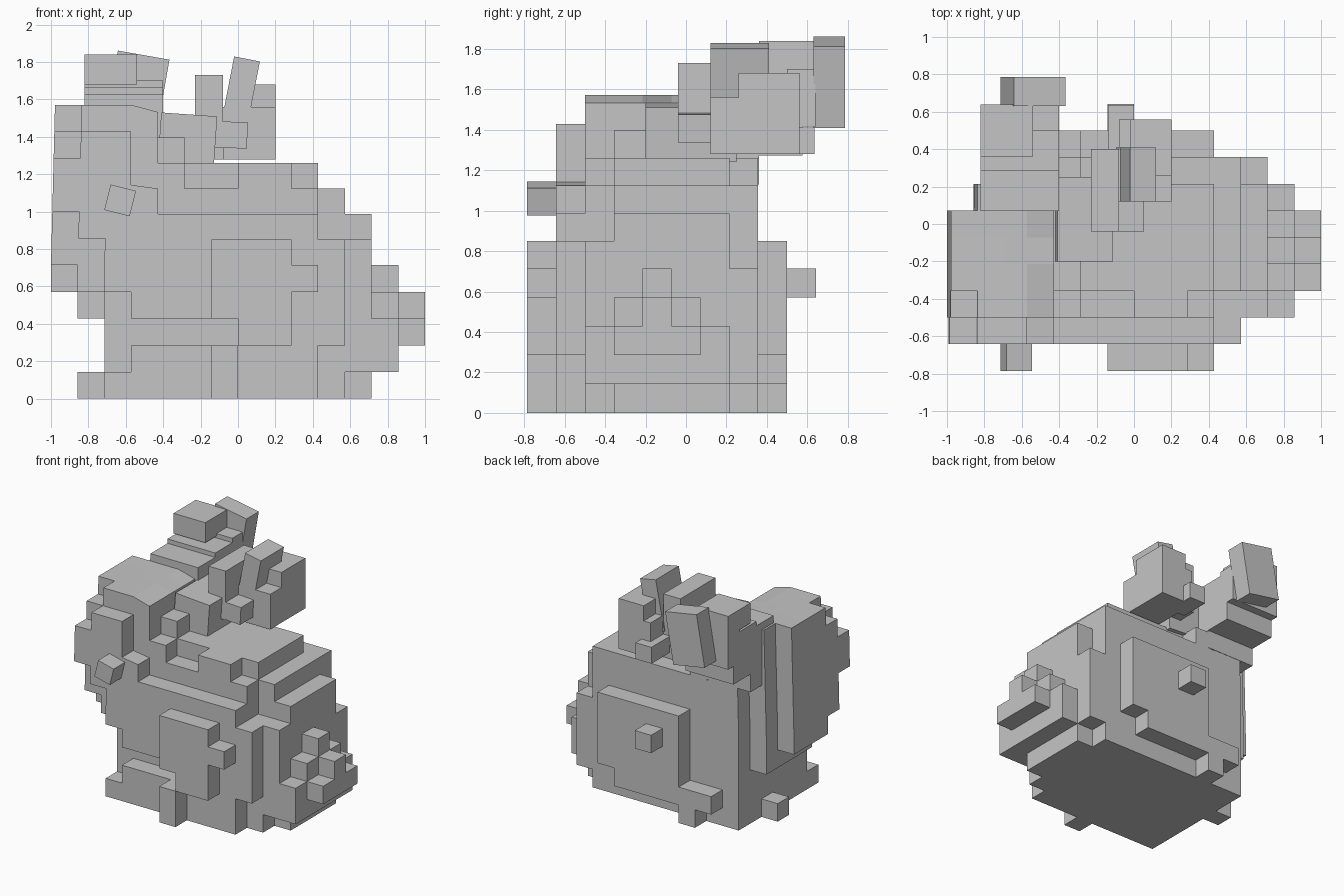
import bpy, bmesh
from math import radians
from itertools import product
from mathutils import Matrix, Vector

cube = bpy.data.objects.get("Cube")
if cube:
    bpy.data.objects.remove(cube, do_unlink=True)

UNIT = 1 / 7                                 # block size
ORIGIN = Vector((-1, -5.5 * UNIT, 0))        # corner of the block grid

grey = bpy.data.materials.new("stone grey")
grey.use_nodes = True
grey.diffuse_color = (0.56, 0.56, 0.56, 1)
shader = grey.node_tree.nodes["Principled BSDF"]
shader.inputs["Base Color"].default_value = grey.diffuse_color

parts = {}
occupied = set()


def block(x0, x1, y0, y1, z0, z1):
    """Grid cells in a box, upper limits left out."""
    return set(product(range(x0, x1), range(y0, y1), range(z0, z1)))


def add_part(name, *groups):
    parts[name] = set().union(*groups) - occupied
    occupied.update(parts[name])


def finish(name, bm):
    mesh = bpy.data.meshes.new(name)
    bm.to_mesh(mesh)
    bm.free()
    mesh.materials.append(grey)
    bpy.context.collection.objects.link(bpy.data.objects.new(name, mesh))


def build_blocks(name, own):
    """Mesh only the outer faces of a group of cells."""
    bm = bmesh.new()
    for cell in own:
        for axis, side in product(range(3), (0, 1)):
            near = list(cell)
            near[axis] += 2 * side - 1
            if tuple(near) in occupied:
                continue
            a, b = (axis + 1) % 3, (axis + 2) % 3
            corners = []
            for da, db in ((0, 0), (1, 0), (1, 1), (0, 1)):
                p = Vector(cell)
                p[axis] += side
                p[a] += da
                p[b] += db
                corners.append(bm.verts.new(ORIGIN + p * UNIT))
            bm.faces.new(corners if side else corners[::-1])
    bmesh.ops.remove_doubles(bm, verts=bm.verts, dist=UNIT / 100)
    # the back sags a little and the face leans inwards
    for v in bm.verts:
        rise = max(v.co.z - 5 * UNIT, 0)
        if v.co.x > -.5:
            v.co.z -= .045 * rise
        elif v.co.x < -.7:
            v.co.x += .025 * rise
    bmesh.ops.dissolve_limit(bm, angle_limit=radians(1), verts=bm.verts, edges=bm.edges)
    finish(name, bm)


def slab(bm, x, y, z, lean=0):
    """Free box from three ranges, leaning about the y axis."""
    ranges = (x, y, z)
    centre = Vector([sum(r) / 2 for r in ranges])
    size = [high - low for low, high in ranges]
    bmesh.ops.create_cube(bm, size=1, matrix=Matrix.Translation(centre)
                          @ Matrix.Rotation(radians(lean), 4, 'Y')
                          @ Matrix.Diagonal((*size, 1)))


# head: rounded core, stepped cheeks, crown steps
head_core = block(0, 1, 3, 6, 4, 11) | block(0, 1, 2, 3, 5, 10)
head_core |= block(1, 4, 2, 7, 4, 11) | block(1, 4, 3, 7, 3, 4)
cheeks = (block(0, 1, 1, 2, 7, 9) | block(1, 2, 1, 2, 6, 10)
          | block(2, 3, 1, 2, 4, 10) | block(3, 4, 1, 2, 7, 8))
crown = block(4, 6, 3, 7, 7, 9) | block(4, 5, 2, 8, 7, 9) | block(4, 5, 3, 7, 9, 10)
add_part("head", head_core, cheeks, crown, block(2, 4, 7, 8, 3, 8))


def in_trunk(x, y, z):
    """Steps inwards with height, with the corners of the rump cut."""
    if x == 11 and y == 2:
        return 1 <= z < 6
    if x == 11 and y == 7:
        return 1 <= z < 5
    if y == 2 and z > 5:
        return 6 < x < 9 if z == 8 else x < 10
    return x + max(z - 6, 0) < 12 and y + max(z - 7, 0) < 8


add_part("body", {c for c in block(2, 12, 2, 8, 0, 9) if in_trunk(*c)})

# front side of the trunk, with a groove between chest and paw
add_part("front_flank", block(3, 7, 1, 2, 3, 7), block(7, 10, 1, 2, 0, 7),
         block(10, 11, 1, 2, 2, 6))

# thighs and feet
add_part("front_thigh", block(6, 9, 0, 1, 3, 6), block(7, 9, 0, 1, 2, 3),
         block(9, 10, 0, 1, 4, 5))
add_part("front_foot", block(6, 7, 0, 2, 0, 2))
add_part("back_thigh", block(5, 10, 8, 9, 2, 6), block(5, 9, 8, 9, 1, 2),
         block(6, 7, 9, 10, 4, 5))
add_part("back_foot", block(4, 5, 8, 9, 0, 2), block(3, 4, 8, 9, 1, 2))
add_part("front_paw", block(2, 7, 1, 2, 0, 1), block(3, 7, 1, 2, 1, 2))
add_part("back_paw", block(1, 2, 5, 6, 0, 1))

# tail: stepped pyramid around its middle row
add_part("tail", {(x, y, z) for x, y, z in block(12, 14, 2, 7, 1, 5)
                  if x + abs(y - 4) + z <= 16 and z >= x - 11})

for name, own in parts.items():
    build_blocks(name, own)

# tilted eye
bm = bmesh.new()
slab(bm, (-.7, -.56), (-.785, -.64), (.99, 1.13), 14)
finish("eye", bm)

# left ear: root, front rim, leaning middle, outer steps
bm = bmesh.new()
slab(bm, (-.42, -.12), (-.2, .25), (1.25, 1.52), 4)
slab(bm, (-.23, -.08), (-.04, .4), (1.34, 1.73))
slab(bm, (-.1, .05), (-.04, .13), (1.34, 1.48), 3)
slab(bm, (-.06, .08), (.12, .41), (1.42, 1.82), 11)
slab(bm, (-.08, .2), (.12, .56), (1.28, 1.56))
slab(bm, (-.02, .2), (.26, .56), (1.4, 1.68))
slab(bm, (-.14, 0), (.4, .635), (1.28, 1.41))
finish("left_ear", bm)

# right ear: stair rising to the back, then upper block and leaning tip
bm = bmesh.new()
for step in range(3):
    y, z = .07 + .215 * step, 1.13 + UNIT * step
    slab(bm, (-.82, -.4), (y, min(y + .29, .64)), (z, 1.63 + .035 * step))
slab(bm, (-.82, -.54), (.36, .64), (1.68, 1.84))
slab(bm, (-.68, -.4), (.63, .785), (1.43, 1.84), 10)
finish("right_ear", bm)
